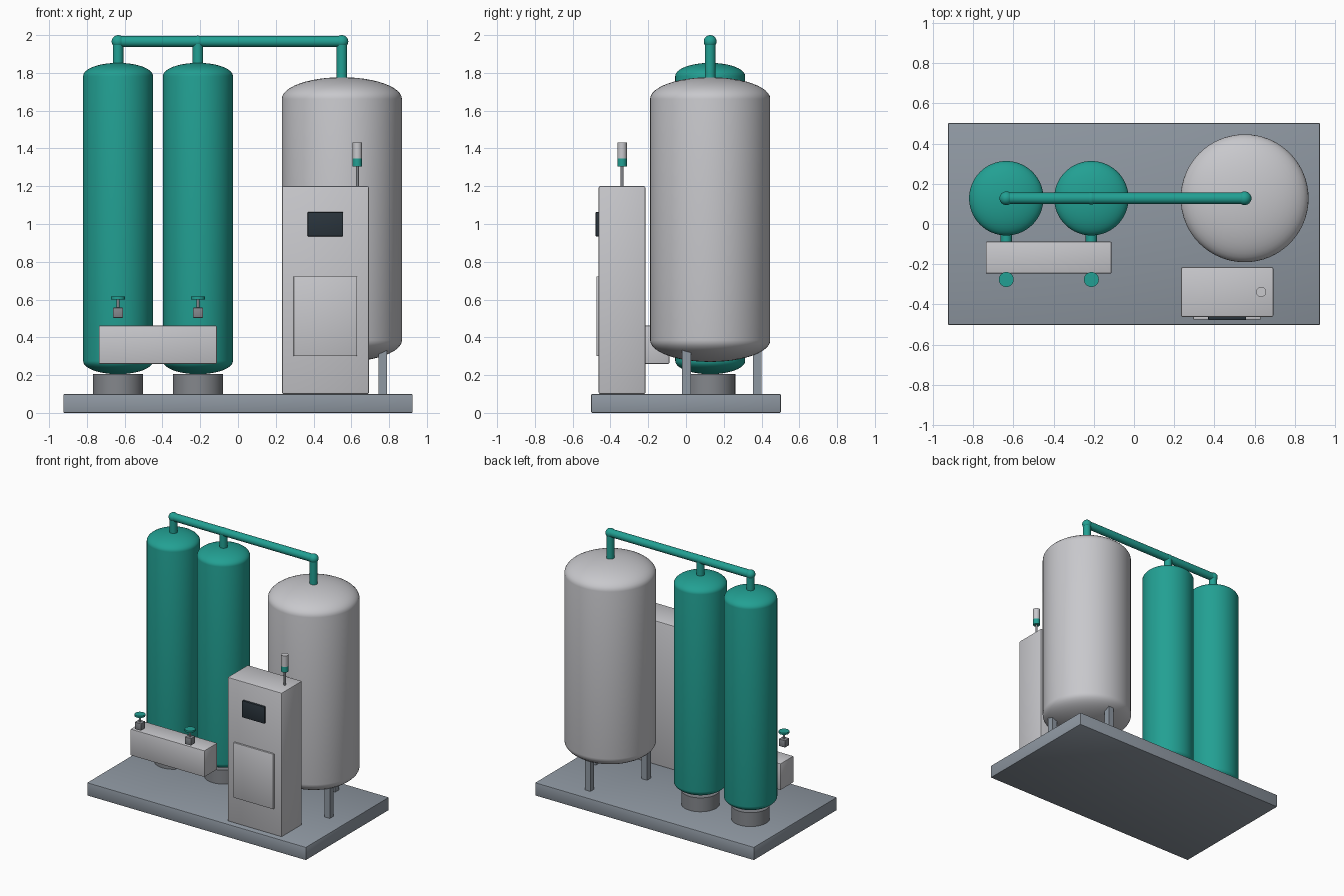
import bpy, bmesh, math
from mathutils import Vector

if "Cube" in bpy.data.objects:
    bpy.data.objects.remove(bpy.data.objects["Cube"])


def material(name, r, g, b):
    # sRGB 0-255 to linear
    lin = [((c / 255 + 0.055) / 1.055) ** 2.4 for c in (r, g, b)]
    m = bpy.data.materials.new(name)
    m.diffuse_color = (*lin, 1)
    m.use_nodes = True
    m.node_tree.nodes["Principled BSDF"].inputs["Base Color"].default_value = m.diffuse_color
    return m


GREEN = material("teal paint", 34, 160, 147)
LIGHT = material("light grey paint", 200, 200, 204)
BASE = material("blue grey steel", 143, 152, 162)
STEEL = material("mid grey steel", 132, 135, 140)
DARK = material("dark screen", 42, 52, 60)


def finish(bm, name, mat, smooth=True):
    bmesh.ops.recalc_face_normals(bm, faces=bm.faces)
    me = bpy.data.meshes.new(name)
    bm.to_mesh(me)
    bm.free()
    me.materials.append(mat)
    ob = bpy.data.objects.new(name, me)
    bpy.context.collection.objects.link(ob)
    if smooth:
        bpy.ops.object.select_all(action='DESELECT')
        ob.select_set(True)
        bpy.context.view_layer.objects.active = ob
        bpy.ops.object.shade_smooth_by_angle(angle=math.radians(35))
    return ob


def box(name, mat, x, y, z, bevel=0.0):
    """Box from (min, max) ranges, with optional rounded edges."""
    bm = bmesh.new()
    bmesh.ops.create_cube(bm, size=1)
    for v in bm.verts:
        v.co = Vector([(r[0] + r[1]) / 2 + c * (r[1] - r[0]) for r, c in zip((x, y, z), v.co)])
    if bevel:
        bmesh.ops.bevel(bm, geom=bm.edges[:], offset=bevel, segments=2, profile=0.5, affect='EDGES')
    return finish(bm, name, mat, bool(bevel))


def rod(name, mat, a, b, radius, sides=32):
    """Cylinder between two points."""
    a, b = Vector(a), Vector(b)
    bm = bmesh.new()
    bmesh.ops.create_cone(bm, cap_ends=True, segments=sides, radius1=radius, radius2=radius,
                          depth=(b - a).length)
    rot = (b - a).to_track_quat('Z', 'Y')
    for v in bm.verts:
        v.co = rot @ v.co + (a + b) / 2
    return finish(bm, name, mat)


def ball(name, mat, centre, radius):
    bm = bmesh.new()
    bmesh.ops.create_uvsphere(bm, u_segments=32, v_segments=16, radius=radius)
    bmesh.ops.translate(bm, verts=bm.verts, vec=centre)
    return finish(bm, name, mat)


def vessel(name, mat, x, y, radius, z0, z1, dome, sides=64, steps=12):
    """Upright pressure vessel: elliptical domes joined by a straight shell."""
    profile = []
    for i in range(steps + 1):
        t = math.pi / 2 * i / steps
        profile.append((radius * math.sin(t), z0 + dome * (1 - math.cos(t))))
    profile += [(r, z0 + z1 - z) for r, z in reversed(profile)]
    bm = bmesh.new()
    verts = [bm.verts.new((x + r, y, z)) for r, z in profile]
    edges = [bm.edges.new(p) for p in zip(verts, verts[1:])]
    bmesh.ops.spin(bm, geom=verts + edges, cent=(x, y, 0), axis=(0, 0, 1),
                   angle=2 * math.pi, steps=sides, use_merge=True)
    bmesh.ops.remove_doubles(bm, verts=bm.verts, dist=1e-5)
    return finish(bm, name, mat)


YC = 0.128            # depth of the vessel row
TOWERS = (-0.635, -0.212)
TANK_X = 0.55
PIPE_Z = 1.966

# Skid
box("skid_base", BASE, (-0.925, 0.925), (-0.502, 0.502), (0, 0.1), 0.006)

# Adsorber towers with pedestals, outlet risers, inlet stubs and valves
for i, x in enumerate(TOWERS, 1):
    vessel(f"tower_{i}", GREEN, x, YC, 0.185, 0.205, 1.853, 0.07)
    rod(f"tower_pedestal_{i}", STEEL, (x, YC, 0.095), (x, YC, 0.206), 0.133, 48)
    rod(f"tower_riser_{i}", GREEN, (x, YC, 1.82), (x, YC, PIPE_Z), 0.028)
    rod(f"inlet_stub_{i}", GREEN, (x, 0.0, 0.36), (x, -0.12, 0.36), 0.028)
    yv = -0.276
    box(f"valve_body_{i}", STEEL, (x - 0.027, x + 0.027), (yv - 0.027, yv + 0.027), (0.503, 0.557), 0.004)
    rod(f"valve_stem_{i}", STEEL, (x, yv, 0.55), (x, yv, 0.605), 0.008, 16)
    rod(f"valve_handwheel_{i}", GREEN, (x, yv, 0.601), (x, yv, 0.615), 0.037)

# Receiver tank on three legs
vessel("receiver_tank", LIGHT, TANK_X, YC, 0.318, 0.27, 1.777, 0.115)
rod("receiver_riser", GREEN, (TANK_X, YC, 1.74), (TANK_X, YC, PIPE_Z), 0.028)
for i in range(3):
    a = math.radians(90 + 120 * i)
    lx, ly = TANK_X + 0.25 * math.cos(a), YC + 0.25 * math.sin(a)
    box(f"receiver_leg_{i + 1}", BASE, (lx - 0.023, lx + 0.023), (ly - 0.023, ly + 0.023), (0.095, 0.36))

# Top header pipe and elbows
rod("header_pipe", GREEN, (TOWERS[0], YC, PIPE_Z), (TANK_X, YC, PIPE_Z), 0.029)
for name, x, r in (("elbow_left", TOWERS[0], 0.034), ("tee_joint", TOWERS[1], 0.031),
                   ("elbow_right", TANK_X, 0.034)):
    ball(name, GREEN, (x, YC, PIPE_Z), r)

# Valve manifold box
box("manifold_box", LIGHT, (-0.737, -0.112), (-0.246, -0.088), (0.26, 0.462), 0.005)

# Control cabinet with door panel and screen
box("control_cabinet", LIGHT, (0.233, 0.693), (-0.462, -0.215), (0.1, 1.2), 0.008)
box("door_panel", LIGHT, (0.294, 0.63), (-0.475, -0.455), (0.3, 0.722), 0.004)
box("display_screen", DARK, (0.369, 0.557), (-0.478, -0.455), (0.935, 1.063), 0.003)

# Signal beacon
bx, by = 0.632, -0.338
rod("beacon_stem", STEEL, (bx, by, 1.19), (bx, by, 1.31), 0.008, 16)
rod("beacon_green_light", GREEN, (bx, by, 1.305), (bx, by, 1.347), 0.025)
rod("beacon_cap", LIGHT, (bx, by, 1.347), (bx, by, 1.432), 0.025)
